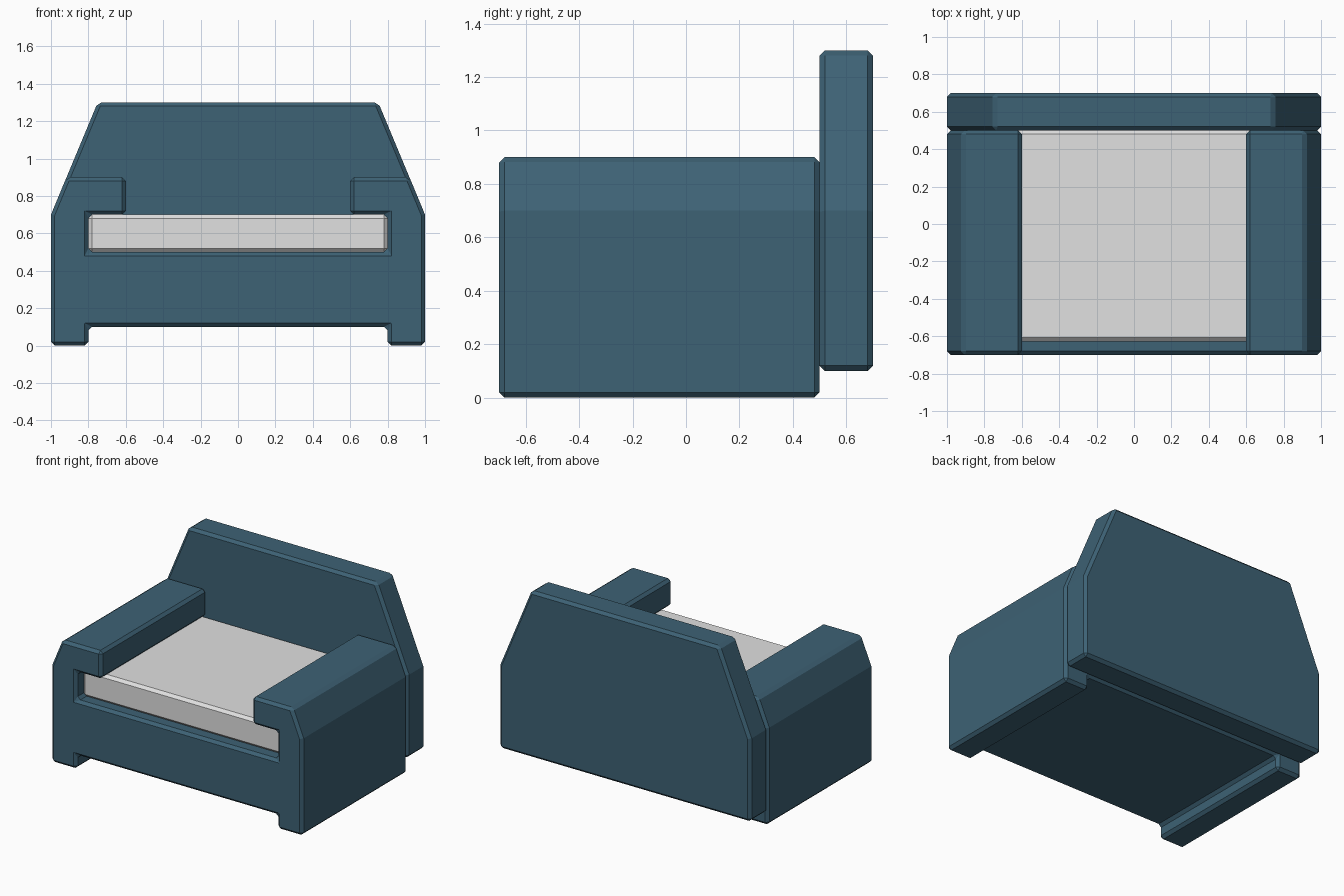
import bpy
import bmesh
import math

if "Cube" in bpy.data.objects:
    bpy.data.objects.remove(bpy.data.objects["Cube"])


def material(name, rgb):
    m = bpy.data.materials.new(name)
    m.diffuse_color = (*rgb, 1.0)
    m.use_nodes = True
    m.node_tree.nodes["Principled BSDF"].inputs["Base Color"].default_value = m.diffuse_color
    return m


def mirrored(half):
    """Close a right-half outline (bottom to top) with its mirror image."""
    return half + [(-x, z) for x, z in reversed(half)]


def extruded(name, outline, y0, y1, mat):
    """Extrude an x-z outline along y and chamfer its sharp edges."""
    bm = bmesh.new()
    face = bm.faces.new([bm.verts.new((x, y0, z)) for x, z in outline])
    ext = bmesh.ops.extrude_face_region(bm, geom=[face])
    verts = [g for g in ext["geom"] if isinstance(g, bmesh.types.BMVert)]
    bmesh.ops.translate(bm, verts=verts, vec=(0, y1 - y0, 0))
    bmesh.ops.recalc_face_normals(bm, faces=bm.faces[:])
    mesh = bpy.data.meshes.new(name)
    bm.to_mesh(mesh)
    bm.free()
    mesh.materials.append(mat)
    obj = bpy.data.objects.new(name, mesh)
    bpy.context.collection.objects.link(obj)
    bevel = obj.modifiers.new("chamfer", 'BEVEL')
    bevel.width = 0.02
    bevel.segments = 1
    bevel.limit_method = 'ANGLE'
    bevel.angle_limit = math.radians(30)
    return obj


blue = material("slate blue fabric", (0.047, 0.122, 0.178))
grey = material("light grey cushion", (0.75, 0.75, 0.75))

# Base with feet and overhanging armrests, one continuous section
extruded("armrest_frame", mirrored([
    (0.8, 0.1), (0.8, 0.0), (1.0, 0.0), (1.0, 0.7), (0.917, 0.9),
    (0.6, 0.9), (0.6, 0.7), (0.8, 0.7), (0.8, 0.5)]), -0.7, 0.5, blue)

# Tapered backrest
extruded("backrest", mirrored([(1.0, 0.1), (1.0, 0.7), (0.75, 1.3)]),
         0.5, 0.7, blue)

# Seat cushion slid into the slot, set back from the front
extruded("seat_cushion", mirrored([(0.8, 0.5), (0.8, 0.7)]),
         -0.628, 0.5, grey)
